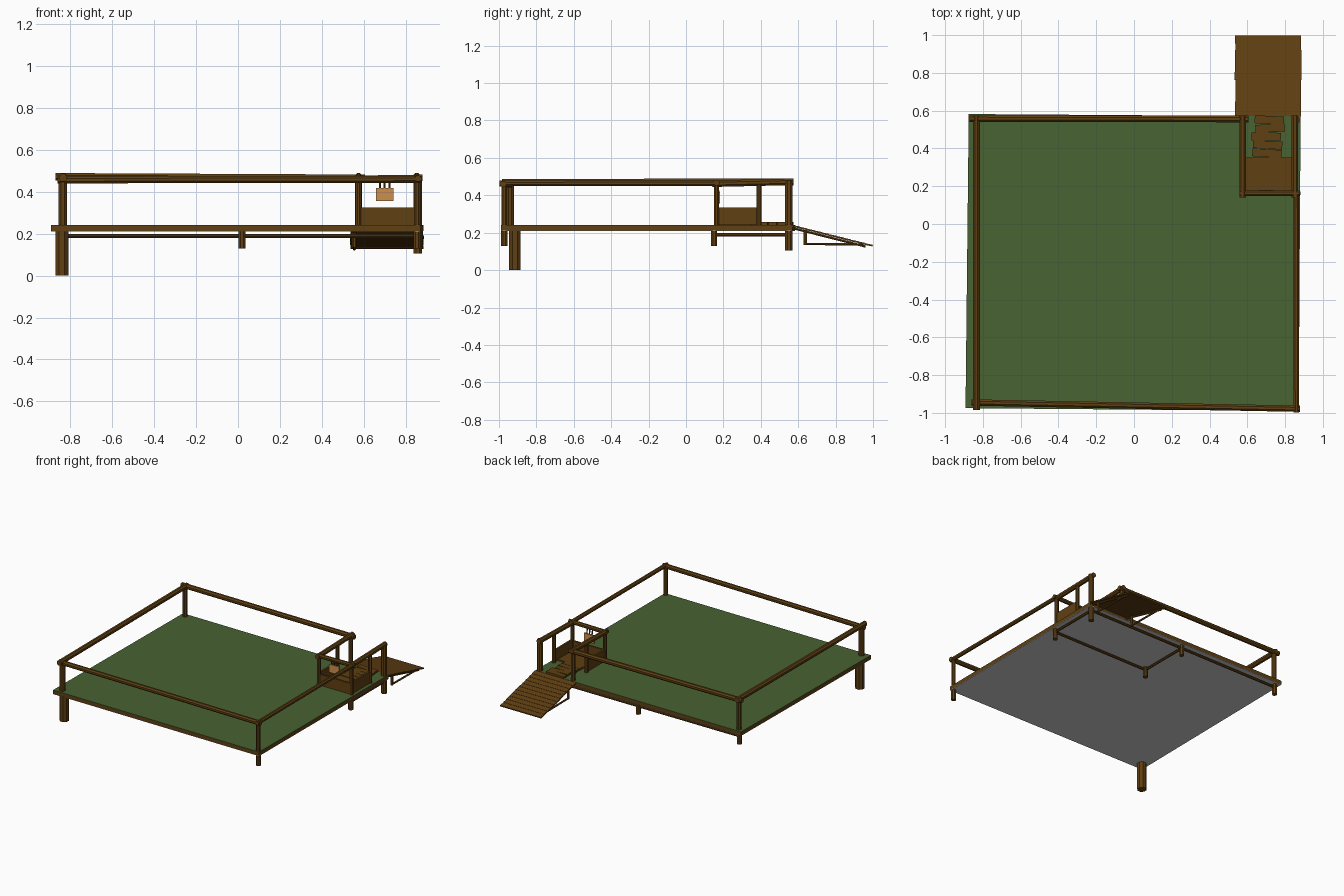
import bpy, bmesh, math, random
from mathutils import Vector, Matrix

if "Cube" in bpy.data.objects:
    bpy.data.objects.remove(bpy.data.objects["Cube"])

random.seed(4)


def material(name, rgb):
    m = bpy.data.materials.new(name)
    m.diffuse_color = (*rgb, 1)
    m.use_nodes = True
    m.node_tree.nodes["Principled BSDF"].inputs["Base Color"].default_value = m.diffuse_color
    return m


WOOD = material("wood", (0.115, 0.05, 0.006))
GRASS = material("grass", (0.065, 0.125, 0.032))
PALE = material("pale_wood", (0.6, 0.28, 0.08))


def finish(name, bm, mat):
    bmesh.ops.recalc_face_normals(bm, faces=bm.faces)
    me = bpy.data.meshes.new(name)
    bm.to_mesh(me)
    bm.free()
    ob = bpy.data.objects.new(name, me)
    bpy.context.collection.objects.link(ob)
    if mat:
        me.materials.append(mat)
    return ob


def log(name, a, b, r, sides=8, mat=WOOD):
    """Low-poly round beam from a to b."""
    a, b = Vector(a), Vector(b)
    d = b - a
    rot = d.to_track_quat('Z', 'Y').to_matrix().to_4x4()
    spin = Matrix.Rotation(math.pi / sides, 4, 'Z')
    bm = bmesh.new()
    bmesh.ops.create_cone(bm, cap_ends=True, segments=sides, radius1=r, radius2=r,
                          depth=d.length, matrix=Matrix.Translation((a + b) / 2) @ rot @ spin)
    return finish(name, bm, mat)


def box(name, centre, size, mat=WOOD, rx=0, rz=0):
    bm = bmesh.new()
    m = (Matrix.Translation(centre) @ Matrix.Rotation(rz, 4, 'Z')
         @ Matrix.Rotation(rx, 4, 'X') @ Matrix.Diagonal((*size, 1)))
    bmesh.ops.create_cube(bm, size=1, matrix=m)
    return finish(name, bm, mat)


def slab(name, outline, z0, z1, mat):
    """Extruded flat outline."""
    bm = bmesh.new()
    face = bm.faces.new([bm.verts.new((x, y, z0)) for x, y in outline])
    top = bmesh.ops.extrude_face_region(bm, geom=[face])["geom"]
    bmesh.ops.translate(bm, vec=(0, 0, z1 - z0),
                        verts=[v for v in top if isinstance(v, bmesh.types.BMVert)])
    return finish(name, bm, mat)


# Deck: slightly crooked slab with grass on top and a grey underside
deck = [(-0.892, -0.975), (0.872, -0.99), (0.882, 0.57), (-0.875, 0.582)]
slab("deck_frame", deck, 0.213, 0.239, WOOD)
slab("deck_grass", deck, 0.239, 0.242, GRASS)
slab("deck_underside", deck, 0.21, 0.213, None)

# Thick corner leg and short legs below the deck
log("front_left_leg", (-0.84, -0.915, 0), (-0.84, -0.915, 0.225), 0.034)
for name, x, y in [("front_right_leg", 0.855, -0.972), ("back_left_leg", -0.84, 0.55),
                   ("back_middle_leg", 0.02, 0.55), ("inner_leg", 0.02, 0.15),
                   ("right_leg", 0.855, 0.15)]:
    log(name, (x, y, 0.13), (x, y, 0.225), 0.018)

# Rails joining the short legs
Z = 0.19
for name, a, b in [("under_rail_right", (0.855, 0.15), (0.855, 0.55)),
                   ("under_rail_inner", (0.02, 0.15), (0.855, 0.15)),
                   ("under_rail_middle", (0.02, 0.15), (0.02, 0.55)),
                   ("under_rail_back", (-0.84, 0.55), (0.855, 0.55))]:
    log(name, (*a, Z), (*b, Z), 0.01)

# Corner posts above the deck
for name, x, y, r in [("front_left_post", -0.836, -0.94, 0.021),
                      ("front_right_post", 0.855, -0.972, 0.016),
                      ("back_left_post", -0.836, 0.55, 0.018)]:
    log(name, (x, y, 0.23), (x, y, 0.465), r)
log("back_right_post", (0.858, 0.55, 0.105), (0.858, 0.55, 0.48), 0.021)

# Handrails around the deck
log("front_rail", (-0.86, -0.945, 0.457), (0.878, -0.978, 0.46), 0.018)
log("back_rail", (-0.87, 0.558, 0.472), (0.605, 0.556, 0.465), 0.019)
log("left_rail", (-0.835, -0.985, 0.468), (-0.835, 0.575, 0.472), 0.02)
log("right_rail", (0.86, -0.998, 0.463), (0.858, 0.17, 0.465), 0.016)

# Entrance: posts, rails, low side panels and front panel
for side, x in [("left", 0.575), ("right", 0.852)]:
    log(f"entrance_front_post_{side}", (x, 0.163, 0.23), (x, 0.163, 0.465), 0.015)
    log(f"entrance_middle_post_{side}", (x, 0.39, 0.23), (x, 0.39, 0.465), 0.015)
    log(f"entrance_rail_{side}", (x, 0.14, 0.462), (x, 0.575, 0.472), 0.019)
    box(f"entrance_panel_{side}", (x, 0.272, 0.29), (0.014, 0.225, 0.09))
log("entrance_back_post_left", (0.575, 0.55, 0.23), (0.575, 0.55, 0.465), 0.017)
log("entrance_crossbar", (0.56, 0.163, 0.463), (0.88, 0.163, 0.467), 0.016)
box("entrance_front_panel", (0.713, 0.163, 0.283), (0.275, 0.014, 0.085))

# Landing board and crooked loose planks leading in
box("landing_board", (0.715, 0.258, 0.247), (0.27, 0.19, 0.012))
for i in range(5):
    box(f"loose_plank_{i + 1}", (0.71 + random.uniform(-0.012, 0.012), 0.375 + i * 0.044, 0.249),
        (0.155, 0.042, 0.014), rz=random.uniform(-0.08, 0.08))

# Small blank board hung from the crossbar
box("hanging_board", (0.7, 0.175, 0.387), (0.085, 0.012, 0.062), PALE)
for i, x in enumerate((0.678, 0.7, 0.722)):
    log(f"board_hanger_{i + 1}", (x, 0.175, 0.415), (x, 0.168, 0.46), 0.005, 6)

# Sloping ramp of overlapping planks
n = 11
slope = math.atan2(-0.11, 0.43)
for i in range(n):
    t = (i + 0.5) / n
    box(f"ramp_plank_{i + 1}", (0.71, 0.57 + 0.427 * t, 0.237 - 0.107 * t),
        (0.35 + random.uniform(-0.004, 0.004), 0.042, 0.009), rx=slope + 0.05)

# Ramp supports on both sides
for side, x in [("left", 0.555), ("right", 0.865)]:
    log(f"ramp_stringer_{side}", (x, 0.58, 0.222), (x, 0.96, 0.126), 0.007, 6)
    log(f"ramp_post_{side}", (x, 0.637, 0.135), (x, 0.637, 0.215), 0.01, 6)
    log(f"ramp_brace_{side}", (x, 0.63, 0.14), (x, 0.95, 0.137), 0.007, 6)
